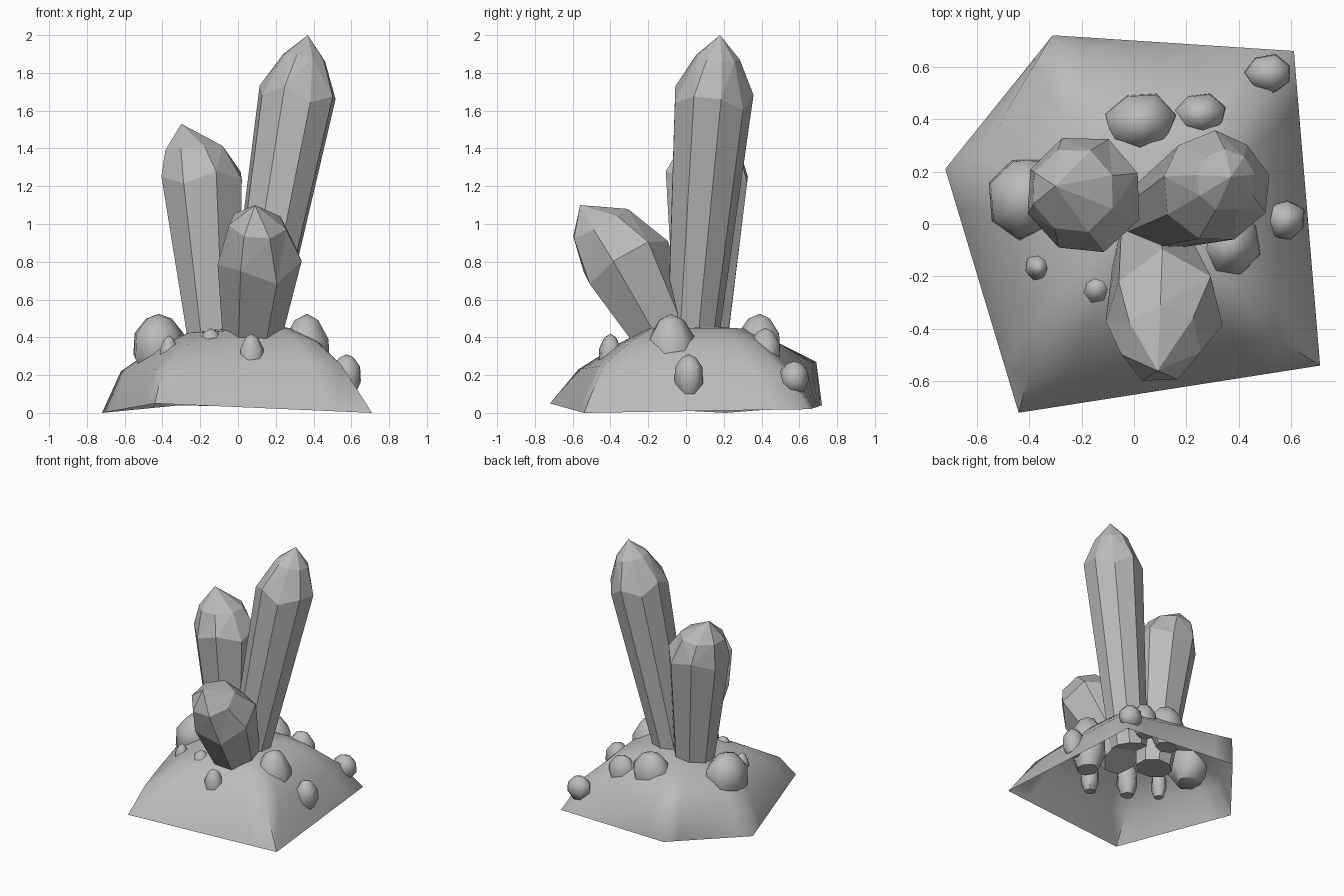
import bpy, bmesh, math, random
from mathutils import Vector

if "Cube" in bpy.data.objects:
    bpy.data.objects.remove(bpy.data.objects["Cube"])

random.seed(4)
stone = bpy.data.materials.new("grey_stone")
stone.use_nodes = True
colour = (0.5, 0.5, 0.5, 1)
stone.diffuse_color = colour
stone.node_tree.nodes["Principled BSDF"].inputs["Base Color"].default_value = colour


def finish(bm, name, angle):
    """Turn a bmesh into an object; faces meeting below the angle shade smooth."""
    bmesh.ops.recalc_face_normals(bm, faces=bm.faces)
    mesh = bpy.data.meshes.new(name)
    bm.to_mesh(mesh)
    bm.free()
    mesh.materials.append(stone)
    obj = bpy.data.objects.new(name, mesh)
    bpy.context.collection.objects.link(obj)
    bpy.ops.object.select_all(action="DESELECT")
    obj.select_set(True)
    bpy.context.view_layer.objects.active = obj
    if angle:
        bpy.ops.object.shade_smooth_by_angle(angle=math.radians(angle))


def bridge(bm, lower, upper):
    n = len(lower)
    for i in range(n):
        j = (i + 1) % n
        bm.faces.new((lower[i], lower[j], upper[j], upper[i]))


def crystal(name, stations, tip, sides, zig, jitter, turn=0.0, stretch=1.0, angle=0):
    """Loft rings of (centre, radius) along an axis and close them at a tip."""
    bm = bmesh.new()
    axis = (Vector(stations[1][0]) - Vector(stations[0][0])).normalized()
    u = (Vector((1, 0, 0)) - axis * axis.x).normalized()
    v = axis.cross(u)
    wobble = [random.uniform(1 - jitter, 1 + jitter) for _ in range(sides)]
    rings = []
    for k, (centre, radius) in enumerate(stations):
        ring = []
        for i in range(sides):
            a = turn + math.tau * i / sides
            lift = zig * (-1) ** i if k == 1 else 0
            offset = u * math.cos(a) + v * math.sin(a) * stretch
            ring.append(bm.verts.new(Vector(centre) + offset * radius * wobble[i] + axis * lift))
        rings.append(ring)
    for lower, upper in zip(rings, rings[1:]):
        bridge(bm, lower, upper)
    bm.faces.new(rings[0])
    top = bm.verts.new(tip)
    for i in range(sides):
        bm.faces.new((rings[-1][i], rings[-1][(i + 1) % sides], top))
    # Split the bent quads of the point into flat facets
    bmesh.ops.triangulate(bm, faces=[f for f in bm.faces if len(f.verts) == 4
                                    and not any(w in rings[0] for w in f.verts)])
    finish(bm, name, angle)


# Mound: an open shell lofted from five corners up to a rounded crown
foot = [(-.44, -.72, .05), (.71, -.54, 0), (.61, .66, .02), (-.31, .72, .04), (-.72, .21, 0)]
rim = [(-.4, -.57, .23), (.55, -.44, .25), (.52, .5, .24), (-.33, .69, .27), (-.62, .18, .22)]
shoulder = [(-.27, -.36, .36), (.41, -.29, .38), (.38, .36, .38), (-.23, .47, .38), (-.46, .13, .33)]
crown = [(-.15, -.2, .43), (.25, -.18, .45), (.24, .24, .45), (-.13, .3, .44), (-.27, .08, .42)]
bm = bmesh.new()
steps = 6
rings = []
for bulge, corners in zip((0, .01, .06, .15), (foot, rim, shoulder, crown)):
    ring = []
    for i in range(5):
        a, b = Vector(corners[i]), Vector(corners[(i + 1) % 5])
        for s in range(steps):
            t = s / steps
            p = a.lerp(b, t)
            swell = 1 + bulge * 4 * t * (1 - t)
            ring.append(bm.verts.new((p.x * swell, p.y * swell, p.z)))
    rings.append(ring)
for lower, upper in zip(rings, rings[1:]):
    bridge(bm, lower, upper)
peak = bm.verts.new((.02, .04, .46))
for i in range(5 * steps):
    bm.faces.new((rings[-1][i], rings[-1][(i + 1) % (5 * steps)], peak))
finish(bm, "mound", 70)

# Three large crystals
crystal("tall_crystal",
        [((.07, .03, .33), .135), ((.31, .145, 1.67), .212), ((.35, .168, 1.88), .118)],
        (.37, .18, 2.0), 9, .03, .03, turn=.2)
crystal("middle_crystal",
        [((-.12, .08, .22), .13), ((-.195, .115, 1.24), .23), ((-.235, .13, 1.4), .165)],
        (-.3, .145, 1.53), 8, .025, .04, turn=.35)
crystal("front_crystal",
        [((.06, -.055, .3), .14), ((.11, -.33, .82), .225), ((.1, -.46, 1.0), .155)],
        (.09, -.56, 1.1), 7, .03, .04, turn=.67, stretch=1.08)

# Pebbles sunk deep into the mound: x, y, bottom z, top z, half width, half depth
pebbles = [
    (-.42, .1, .2, .525, .14, .165),
    (.025, .39, .2, .525, .135, .12),
    (.255, .42, .2, .45, .1, .085),
    (.515, .575, .11, .275, .095, .075),
    (.575, .015, .1, .31, .08, .08),
    (.365, -.08, .1, .525, .13, .135),
    (-.365, -.165, .18, .41, .052, .057),
    (-.145, -.245, .15, .45, .075, .075),
    (.07, -.4, .17, .42, .07, .06),
]
for n, (x, y, low, high, wide, deep) in enumerate(pebbles, 1):
    h = high - low
    crystal("pebble_%d" % n,
            [((x, y, low), wide * .6), ((x, y, low + h * .3), wide),
             ((x, y, low + h * .68), wide * .95), ((x, y, low + h * .92), wide * .5)],
            (x, y, high), 7, h * .04, .08, turn=n, stretch=deep / wide, angle=60)
